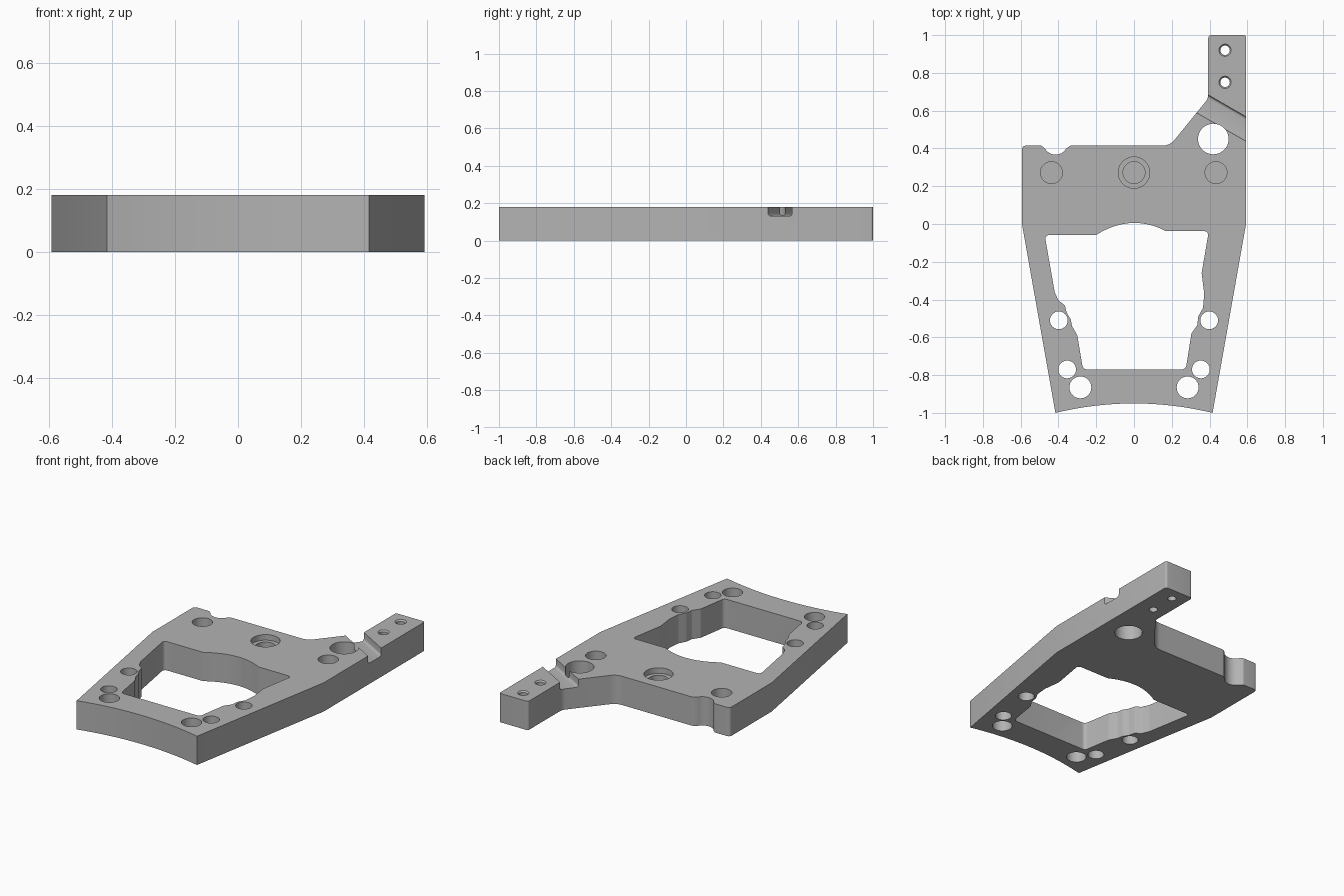
import bpy, bmesh, math
from mathutils import Vector

THICK = 0.18
if "Cube" in bpy.data.objects:
    bpy.data.objects.remove(bpy.data.objects["Cube"], do_unlink=True)

grey = bpy.data.materials.new("machined grey")
grey.use_nodes = True
COLOUR = (0.45, 0.45, 0.45, 1)
grey.diffuse_color = COLOUR
grey.node_tree.nodes["Principled BSDF"].inputs["Base Color"].default_value = COLOUR


def fillet(corners, steps=6):
    """Round each (x, y, radius) corner of a closed profile."""
    pts = []
    for i, (x, y, r) in enumerate(corners):
        p = Vector((x, y))
        if not r:
            pts.append(p)
            continue
        a = (Vector(corners[i - 1][:2]) - p).normalized()
        b = (Vector(corners[(i + 1) % len(corners)][:2]) - p).normalized()
        half = a.angle(b) / 2
        centre = p + (a + b).normalized() * (r / math.sin(half))
        u = p + a * (r / math.tan(half)) - centre
        v = p + b * (r / math.tan(half)) - centre
        for k in range(steps + 1):
            w = u.lerp(v, k / steps).normalized() * r
            pts.append(centre + w)
    return pts


def arc(x0, y0, x1, y1, sag, steps=24):
    """Sharp profile points along a shallow arc bulging towards +y."""
    out = []
    for k in range(steps + 1):
        t = k / steps
        out.append((x0 + (x1 - x0) * t,
                    y0 + (y1 - y0) * t + sag * (1 - (2 * t - 1) ** 2), 0))
    return out


def mesh_object(name, bm):
    bmesh.ops.recalc_face_normals(bm, faces=bm.faces)
    me = bpy.data.meshes.new(name)
    bm.to_mesh(me)
    bm.free()
    ob = bpy.data.objects.new(name, me)
    me.materials.append(grey)
    bpy.context.collection.objects.link(ob)
    return ob


def prism(name, pts, z0, z1):
    bm = bmesh.new()
    face = bm.faces.new([bm.verts.new((p[0], p[1], z0)) for p in pts])
    geo = bmesh.ops.extrude_face_region(bm, geom=[face])["geom"]
    bmesh.ops.translate(bm, vec=(0, 0, z1 - z0),
                        verts=[g for g in geo if isinstance(g, bmesh.types.BMVert)])
    return mesh_object(name, bm)


def cut(cutter):
    """Subtract a cutter from the plate, then discard it."""
    cutter.hide_render = True
    mod = plate.modifiers.new("cut", 'BOOLEAN')
    mod.operation, mod.solver, mod.object = 'DIFFERENCE', 'EXACT', cutter
    bpy.context.view_layer.objects.active = plate
    bpy.ops.object.modifier_apply(modifier=mod.name)
    bpy.data.objects.remove(cutter, do_unlink=True)


def drill(x, y, r, z0=-0.1, z1=0.3, r_top=None):
    bm = bmesh.new()
    bmesh.ops.create_cone(bm, cap_ends=True, segments=40, radius1=r,
                          radius2=r_top or r, depth=z1 - z0)
    bmesh.ops.translate(bm, vec=(x, y, (z0 + z1) / 2), verts=bm.verts)
    cut(mesh_object("drill", bm))


# Plate outline: concave front edge, side arm, rear edge with a round notch
notch = [(-0.415 + 0.065 * math.cos(a), 0.432 + 0.065 * math.sin(a), 0)
         for a in (math.radians(-30 - 10 * k) for k in range(13))]
outline = (arc(-0.416, -1, 0.416, -1, 0.05) + [
    (0.593, 0, 0), (0.593, 1, 0.012), (0.393, 1, 0.015),
    (0.393, 0.665, 0.06), (0.19, 0.415, 0.08), (-0.335, 0.415, 0.015)]
    + notch + [(-0.49, 0.415, 0.012), (-0.593, 0.415, 0.02), (-0.593, 0, 0)])
plate = prism("mounting_plate", fillet(outline), 0, THICK)

# Central window with an arched rear edge and stepped sides
left_side = [(-0.27, -0.77, 0.025), (-0.3, -0.59, 0.015), (-0.328, -0.54, 0.01),
             (-0.335, -0.505, 0.01), (-0.356, -0.47, 0.01), (-0.366, -0.43, 0.012),
             (-0.4, -0.405, 0.01), (-0.42, -0.36, 0.02), (-0.473, -0.058, 0.02)]
right_side = [(0.396, -0.038, 0.02), (0.358, -0.26, 0.03), (0.372, -0.37, 0.02),
              (0.365, -0.445, 0.015), (0.34, -0.49, 0.01), (0.335, -0.535, 0.01),
              (0.304, -0.58, 0.015), (0.274, -0.77, 0.025)]
window = left_side + arc(-0.2, -0.058, 0.17, -0.038, 0.053) + right_side
cut(prism("window_cutter", fillet(window), -0.1, 0.3))

# Mirrored through holes in the front legs
for side in (-1, 1):
    drill(side * 0.398, -0.51, 0.047)
    drill(side * 0.354, -0.77, 0.047)
    drill(side * 0.284, -0.865, 0.058)

# Blind rear holes, the middle one counterbored
for x in (-0.437, 0, 0.434):
    drill(x, 0.272, 0.058, 0.06)
drill(0, 0.272, 0.083, 0.145)

# Arm holes: one large, two small with chamfered mouths
drill(0.42, 0.45, 0.081)
for y in (0.75, 0.92):
    drill(0.482, y, 0.025)
    drill(0.482, y, 0.02, 0.165, 0.195, 0.045)

# Diagonal groove across the arm with rounded floor corners
bm = bmesh.new()
bmesh.ops.create_cube(bm, size=1)
bmesh.ops.scale(bm, vec=(1, 0.112, 0.2), verts=bm.verts)
floor_edges = [e for e in bm.edges if all(v.co.z < 0 for v in e.verts)
               and abs(e.verts[0].co.x - e.verts[1].co.x) > 0.5]
bmesh.ops.bevel(bm, geom=floor_edges, offset=0.015, segments=4,
                profile=0.5, affect='EDGES')
groove = mesh_object("groove_cutter", bm)
groove.location = (0.593, 0.503, 0.13 + 0.1)
groove.rotation_euler.z = math.radians(-30)
bpy.context.view_layer.update()
cut(groove)

# Smooth the curved walls, keep machined edges crisp
bpy.ops.object.select_all(action='DESELECT')
plate.select_set(True)
bpy.context.view_layer.objects.active = plate
bpy.ops.object.shade_smooth_by_angle(angle=math.radians(25))
